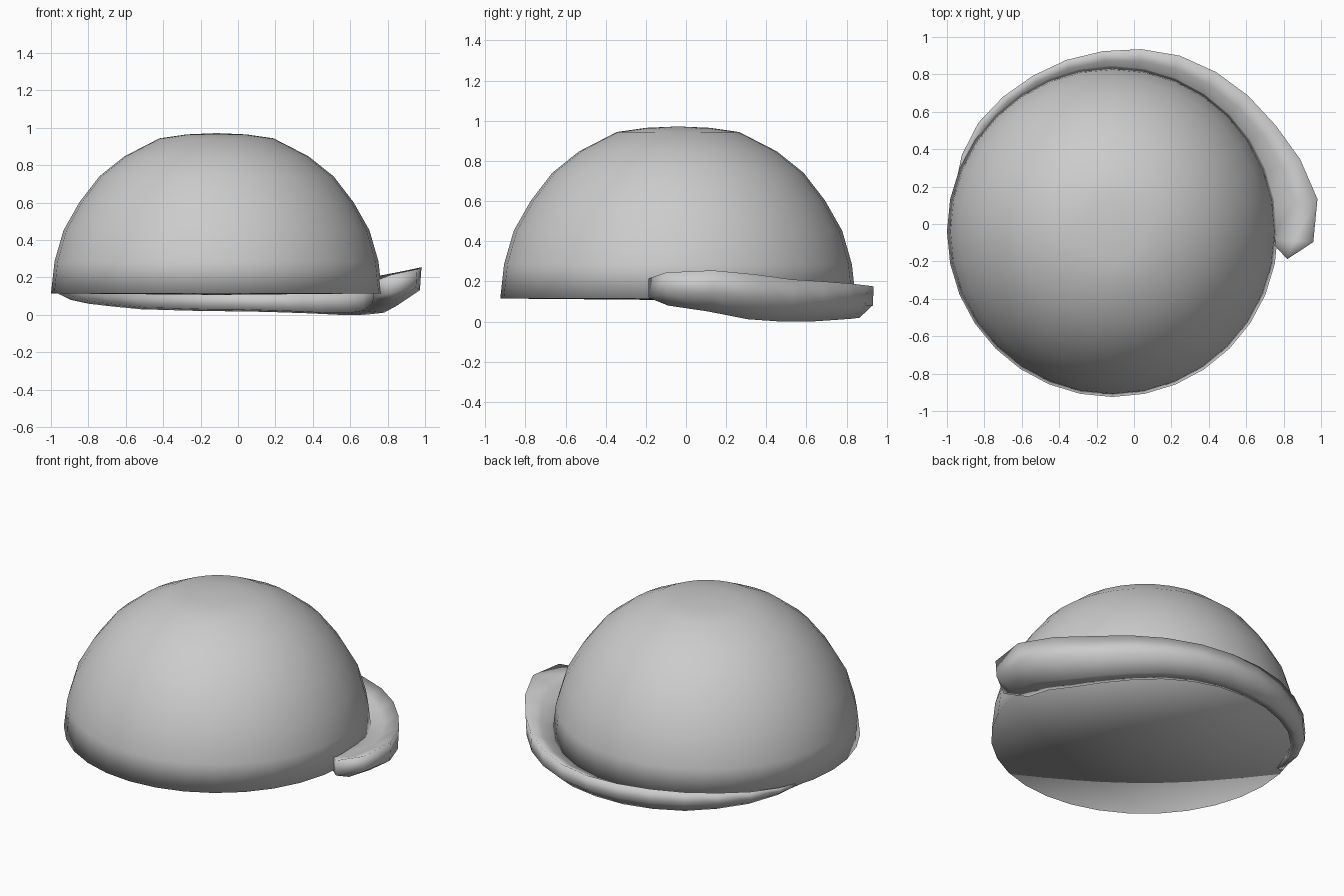
import bpy, bmesh
from math import cos, sin, radians, tau

cube = bpy.data.objects.get("Cube")
if cube:
    bpy.data.objects.remove(cube)

CX, CY = -0.115, -0.04
SEGMENTS = 32

felt = bpy.data.materials.new("plain grey")
felt.use_nodes = True
GREY = (0.6, 0.6, 0.6, 1)
felt.diffuse_color = GREY
felt.node_tree.nodes["Principled BSDF"].inputs["Base Color"].default_value = GREY


def polar(radius, angle, z):
    return (CX + radius * cos(angle), CY + radius * sin(angle), z)


def bridge(bm, ring_a, ring_b):
    n = len(ring_a)
    for i in range(n):
        j = (i + 1) % n
        bm.faces.new((ring_a[i], ring_a[j], ring_b[j], ring_b[i]))


def finish(bm, name):
    bmesh.ops.recalc_face_normals(bm, faces=bm.faces)
    mesh = bpy.data.meshes.new(name)
    bm.to_mesh(mesh)
    bm.free()
    mesh.materials.append(felt)
    mesh.shade_smooth()
    obj = bpy.data.objects.new(name, mesh)
    bpy.context.collection.objects.link(obj)


# Crown: domed profile (radius, height) turned round its axis, closed below
profile = [(.885, .115), (.866, .286), (.818, .452), (.733, .602),
           (.626, .741), (.492, .848), (.305, .944), (.16, .965)]
bm = bmesh.new()
rings = [[bm.verts.new(polar(r, tau * i / SEGMENTS, z)) for i in range(SEGMENTS)]
         for r, z in profile]
for lower, upper in zip(rings, rings[1:]):
    bridge(bm, lower, upper)
for ring, height in ((rings[0], .107), (rings[-1], .972)):
    pole = bm.verts.new((CX, CY, height))
    for i in range(SEGMENTS):
        bm.faces.new((ring[i], ring[(i + 1) % SEGMENTS], pole))
finish(bm, "crown")

# Brim: curled section swept round the back, (outer radius, top, bottom) per step
stations = [(1.08, .245, .08), (1.115, .255, .05), (1.08, .235, .012),
            (1.045, .21, 0), (1.03, .2, 0), (1.02, .19, .008),
            (1.01, .18, .014), (.99, .175, .019), (.968, .175, .02),
            (.952, .175, .025), (.937, .17, .03), (.93, .165, .045),
            (.925, .155, .06), (.905, .14, .08), (.875, .12, .105)]
INNER = .84
bm = bmesh.new()
sections = []
for i, (r, top, low) in enumerate(stations):
    a = radians(12 * i - 3)
    w, h = r - INNER, top - low
    tuck = low + h * .6
    section = [(r - .02 * w, top), (r - .05 * w, low + .4 * h),
               (r - .5 * w, low), (INNER, low + .01),
               (INNER, tuck), (r - .45 * w, top - .22 * h)]
    verts = [bm.verts.new(polar(sr, a, sz)) for sr, sz in section]
    sections.append(verts)
for near, far in zip(sections, sections[1:]):
    bridge(bm, near, far)

# Pointed tip at the open end of the brim
tip = [bm.verts.new(polar(.946, radians(-9), z)) for z in (.215, .12)]
outer_top, outer_mid, base, inner_low, inner_top, trough = sections[0]
for face in ((outer_top, outer_mid, tip[1], tip[0]), (outer_mid, base, tip[1]),
             (base, inner_low, tip[1]), (inner_low, inner_top, tip[0], tip[1]),
             (inner_top, trough, tip[0]), (trough, outer_top, tip[0])):
    bm.faces.new(face)
bm.faces.new(sections[-1])
finish(bm, "brim")
